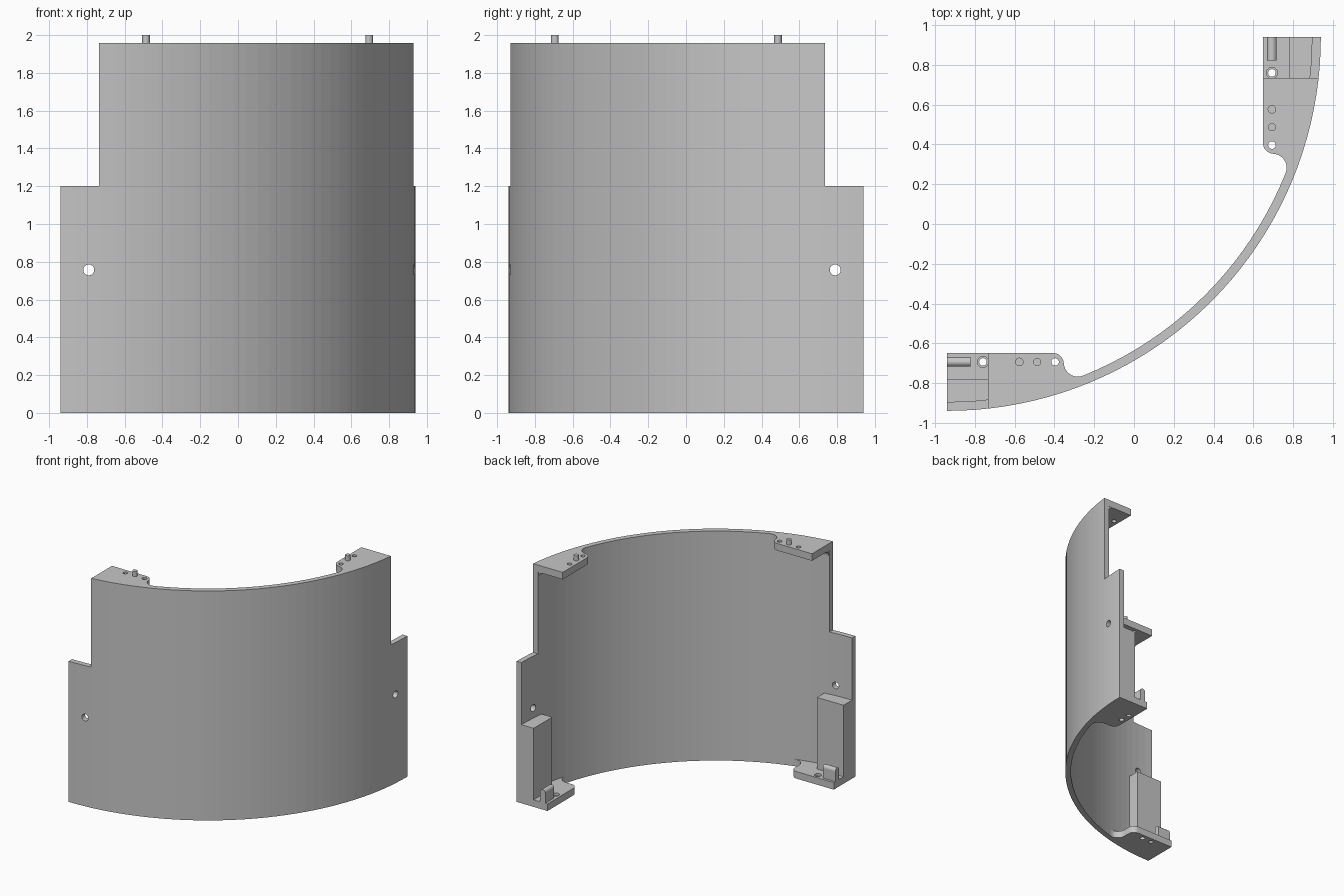
import bpy, bmesh
from math import sin, cos, pi, sqrt, acos, atan2
from mathutils import Matrix, Vector

cube = bpy.data.objects.get("Cube")
if cube:
    bpy.data.objects.remove(cube, do_unlink=True)

C, R_OUT, R_IN = 0.94, 1.88, 1.835    # arc centre is (-C, C)
TOP, STEP, NOTCH = 1.957, 1.2, -0.735
TAB_Y, HOLE_Y, TAB_T = -0.649, -0.694, 0.06
SWAP = Matrix(((0, -1, 0, 0), (-1, 0, 0, 0), (0, 0, 1, 0), (0, 0, 0, 1)))

grey = bpy.data.materials.new("plain grey")
grey.use_nodes = True
grey.diffuse_color = (0.57, 0.57, 0.57, 1)
grey.node_tree.nodes["Principled BSDF"].inputs["Base Color"].default_value = (0.57, 0.57, 0.57, 1)


def finish(name, bm):
    bmesh.ops.recalc_face_normals(bm, faces=bm.faces)
    if bm.calc_volume(signed=True) < 0:
        bmesh.ops.reverse_faces(bm, faces=bm.faces)
    mesh = bpy.data.meshes.new(name)
    bm.to_mesh(mesh)
    bm.free()
    mesh.materials.append(grey)
    obj = bpy.data.objects.new(name, mesh)
    bpy.context.collection.objects.link(obj)
    return obj


def prism(name, outline, direction):
    bm = bmesh.new()
    low = [bm.verts.new(p) for p in outline]
    high = [bm.verts.new(Vector(p) + Vector(direction)) for p in outline]
    bm.faces.new(low[::-1])
    bm.faces.new(high)
    n = len(low)
    for i in range(n):
        j = (i + 1) % n
        bm.faces.new((low[i], low[j], high[j], high[i]))
    return finish(name, bm)


def sweep(name, profile, t0, t1, steps):
    """Sweep an (r, z) profile around the arc centre."""
    bm = bmesh.new()
    rings = []
    for i in range(steps + 1):
        t = t0 + (t1 - t0) * i / steps
        rings.append([bm.verts.new((-C + r * cos(t), C - r * sin(t), z)) for r, z in profile])
    n = len(profile)
    for a, b in zip(rings, rings[1:]):
        for j in range(n):
            k = (j + 1) % n
            bm.faces.new((a[j], a[k], b[k], b[j]))
    bm.faces.new(rings[0])
    bm.faces.new(rings[-1])
    return finish(name, bm)


def cylinder(name, base, radius, direction, sides=24):
    axis = Vector(direction)
    u = axis.orthogonal().normalized()
    v = axis.normalized().cross(u)
    ring = [Vector(base) + radius * (cos(2 * pi * i / sides) * u + sin(2 * pi * i / sides) * v)
            for i in range(sides)]
    return prism(name, ring, direction)


def box(name, lo, hi):
    ring = [(lo[0], lo[1], lo[2]), (hi[0], lo[1], lo[2]), (hi[0], hi[1], lo[2]), (lo[0], hi[1], lo[2])]
    return prism(name, ring, (0, 0, hi[2] - lo[2]))


def mirrored(obj, name):
    other = bpy.data.objects.new(name, obj.data.copy())
    other.data.transform(SWAP)
    other.data.flip_normals()
    bpy.context.collection.objects.link(other)
    return other


def cut(obj, cutters):
    for c in cutters:
        c.hide_render = True
        mod = obj.modifiers.new("cut", "BOOLEAN")
        mod.operation, mod.solver, mod.object = "DIFFERENCE", "EXACT", c
    deps = bpy.context.evaluated_depsgraph_get()
    mesh = bpy.data.meshes.new_from_object(obj.evaluated_get(deps))
    obj.modifiers.clear()
    obj.data = mesh
    for c in cutters:
        bpy.data.objects.remove(c, do_unlink=True)


def inner_edge(x0, x1, z, steps=10):
    """Points along the wall's inner face, sunk slightly into it."""
    xs = [x0 + (x1 - x0) * i / steps for i in range(steps + 1)]
    return [(x, C - sqrt((R_IN + 0.002) ** 2 - (x + C) ** 2), z) for x in xs]


def tab(name, x0, x_end, z):
    """Flange with a rounded tip and a concave arc running tangent into the wall."""
    r, q = 0.055, 0.07
    pts = [(x0, TAB_Y, z)]
    for i in range(9):
        a = pi / 2 * (1 - i / 8)
        pts.append((x_end - r + r * cos(a), TAB_Y - r + r * sin(a), z))
    cx = x_end + q
    cy = C - sqrt((R_IN - q) ** 2 - (cx + C) ** 2)
    end = 2 * pi + atan2(cy - C, cx + C)
    for i in range(11):
        a = pi + (end - pi) * i / 10
        pts.append((cx + q * cos(a), cy + q * sin(a), z))
    return prism(name, pts + inner_edge(pts[-1][0], x0, z), (0, 0, TAB_T))


# Curved wall with stepped ends and one screw hole in each arm
shell = sweep("curved_wall", [(R_IN, 0), (R_OUT, 0), (R_OUT, TOP), (R_IN, TOP)], 0, pi / 2, 40)
notch = box("notch_cutter", (-1.2, -1.2, STEP), (NOTCH, -0.5, 2.2))
screw = cylinder("screw_cutter", (-0.79, -1.1, 0.757), 0.029, (0, 0.4, 0))
cut(shell, [notch, screw, mirrored(notch, "notch_cutter_b"), mirrored(screw, "screw_cutter_b")])

# Upper flange with two holes
upper = tab("front_upper_flange", NOTCH, -0.353, TOP - TAB_T)
cut(upper, [cylinder("hole_cutter", (x, HOLE_Y, TOP - 0.2), 0.019, (0, 0, 0.4)) for x in (-0.577, -0.397)])

# Locating pin on the upper flange
pin = cylinder("front_locating_pin", (-0.487, HOLE_Y, TOP - 0.02), 0.02, (0, 0, 2.02 - TOP))

# Concave fillet under the upper flange
f, zf = 0.05, TOP - TAB_T
curve = [(R_IN - f * (1 - sin(a)), zf - f * (1 - cos(a)))
         for a in [pi / 2 * i / 6 for i in range(7)]]
fillet = sweep("front_flange_fillet", curve + [(R_IN, zf)],
               acos((NOTCH + C) / (R_IN - f)), acos((-0.37 + C) / R_IN), 8)

# Lower flange with a counterbored hole and a blind pin socket
lower = tab("front_lower_flange", -C, -0.535, 0)
cut(lower, [cylinder("bore_cutter", (-0.76, HOLE_Y, -0.1), 0.019, (0, 0, 0.3)),
            cylinder("counterbore_cutter", (-0.76, HOLE_Y, 0.04), 0.028, (0, 0, 0.1)),
            cylinder("socket_cutter", (-0.67, HOLE_Y, -0.1), 0.021, (0, 0, 0.14))])

# Tall block inside the arm end
block = prism("front_end_block",
              [(-C, -0.78, TAB_T), (-0.69, -0.78, TAB_T)] + inner_edge(-0.69, -C, TAB_T, 6),
              (0, 0, 0.67 - TAB_T))

# Round-topped rib on the lower flange
w = 0.024
arch = [(-C, HOLE_Y + w * cos(pi * i / 10), 0.146 + w * sin(pi * i / 10)) for i in range(11)]
rib = prism("front_rib", [(-C, HOLE_Y - w, 0.05), (-C, HOLE_Y + w, 0.05)] + arch, (0.118, 0, 0))

# The other arm repeats every part across the diagonal
for part in (upper, pin, fillet, lower, block, rib):
    mirrored(part, part.name.replace("front", "left"))
